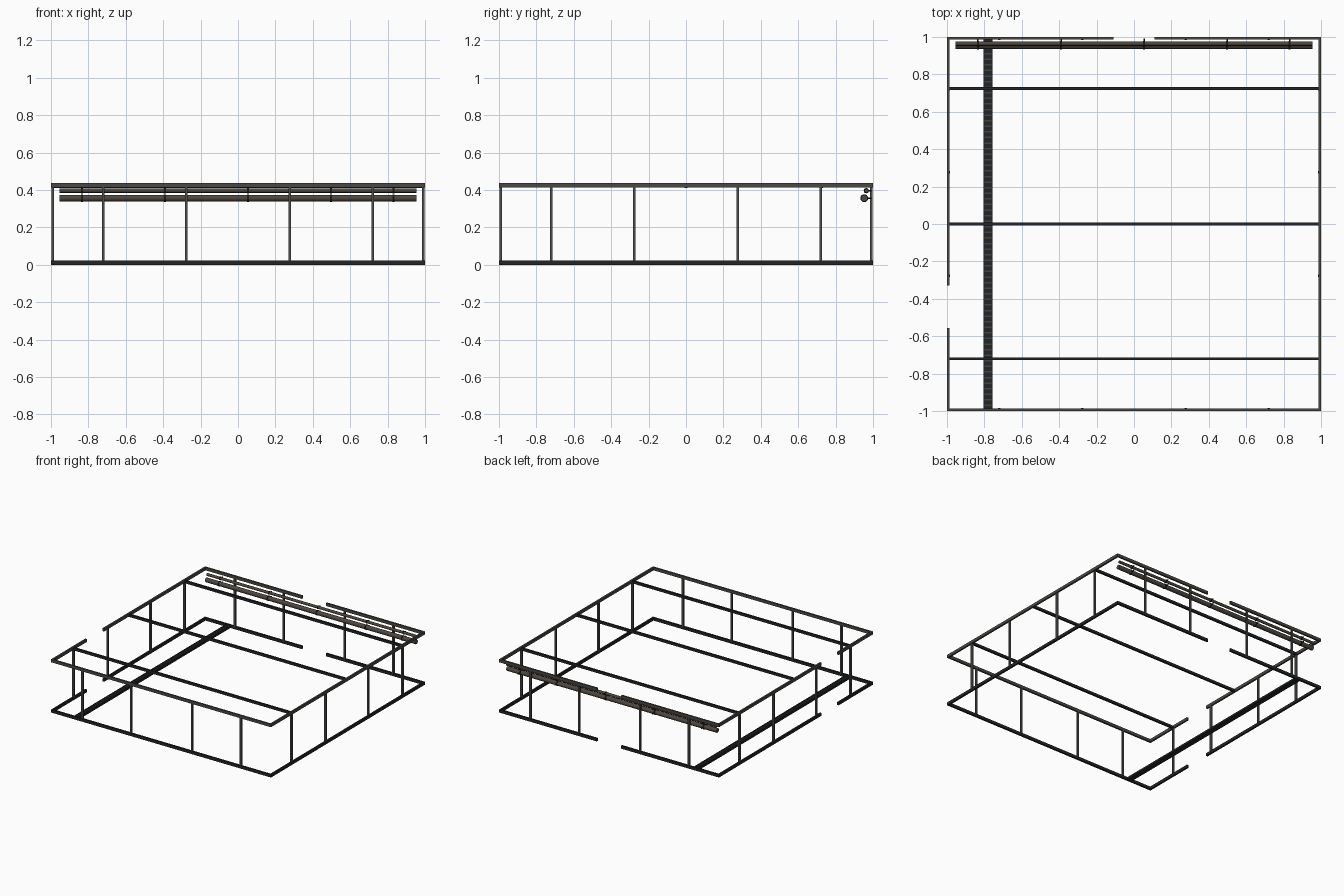
import bpy, bmesh, math
from mathutils import Matrix, Vector

if "Cube" in bpy.data.objects:
    bpy.data.objects.remove(bpy.data.objects["Cube"])


def material(name, rgb):
    m = bpy.data.materials.new(name)
    m.diffuse_color = (*rgb, 1)
    m.use_nodes = True
    m.node_tree.nodes["Principled BSDF"].inputs["Base Color"].default_value = m.diffuse_color
    return m


BLACK = material("black_steel", (0.016, 0.018, 0.019))
RAIL = material("warm_grey_rail", (0.070, 0.066, 0.056))
STUD = material("grey_stud", (0.075, 0.075, 0.070))
PIPE = material("brown_grey_pipe", (0.075, 0.062, 0.050))
GRATE = material("grate_grey", (0.055, 0.065, 0.058))
CLAMP = material("clamp_black", (0.010, 0.010, 0.010))


def finish(bm, name, mat, smooth=False):
    me = bpy.data.meshes.new(name)
    bm.to_mesh(me)
    bm.free()
    me.materials.append(mat)
    ob = bpy.data.objects.new(name, me)
    bpy.context.collection.objects.link(ob)
    if smooth:
        bpy.ops.object.select_all(action='DESELECT')
        ob.select_set(True)
        bpy.context.view_layer.objects.active = ob
        bpy.ops.object.shade_smooth_by_angle(angle=math.radians(40))
    return ob


def add_box(bm, x0, x1, y0, y1, z0, z1):
    c = Vector(((x0 + x1) / 2, (y0 + y1) / 2, (z0 + z1) / 2))
    s = Matrix.Diagonal((x1 - x0, y1 - y0, z1 - z0, 1))
    bmesh.ops.create_cube(bm, size=1, matrix=Matrix.Translation(c) @ s)


def add_rod(bm, x, y, z, r, length, axis='X', n=16):
    rot = Matrix.Rotation(math.pi / 2, 4, 'Y' if axis == 'X' else 'X')
    bmesh.ops.create_cone(bm, cap_ends=True, segments=n, radius1=r, radius2=r,
                          depth=length, matrix=Matrix.Translation((x, y, z)) @ rot)


H, T, RH = 0.437, 0.014, 0.024
IN = 1 - T

# Perimeter rails, with door gaps in the back and left walls
def rails(name, z0, z1, mat):
    bm = bmesh.new()
    add_box(bm, -1, 1, -1, -IN, z0, z1)
    for a, b in ((-1, -0.11), (0.11, 1)):
        add_box(bm, a, b, IN, 1, z0, z1)
    add_box(bm, IN, 1, -IN, IN, z0, z1)
    for a, b in ((-IN, -0.555), (-0.33, IN)):
        add_box(bm, -1, -IN, a, b, z0, z1)
    finish(bm, name, mat)


rails("bottom_rail", 0, RH, BLACK)
rails("top_rail", H - RH, H, RAIL)

# Wall studs, four per wall
bm = bmesh.new()
h = 0.0075
for p in (-0.72, -0.277, 0.277, 0.72):
    for s in (-1, 1):
        c = s * 0.99
        add_box(bm, p - h, p + h, c - h, c + h, RH - 0.004, H - RH + 0.002)
        add_box(bm, c - h, c + h, p - h, p + h, RH - 0.004, H - RH + 0.002)
finish(bm, "wall_studs", STUD)

# Ceiling beams
bm = bmesh.new()
for y in (-0.72, 0, 0.724):
    add_box(bm, -0.988, 0.988, y - 0.0075, y + 0.0075, 0.410, 0.431)
finish(bm, "ceiling_beams", BLACK)

# Floor drain: trough with cross bars
bm = bmesh.new()
add_box(bm, -0.804, -0.757, -IN, IN, 0.002, 0.011)
for x in (-0.804, -0.762):
    add_box(bm, x, x + 0.005, -IN, IN, 0.011, 0.018)
finish(bm, "drain_trough", BLACK)
bm = bmesh.new()
N = 66
for i in range(N):
    y = -0.97 + 1.94 * i / (N - 1)
    add_box(bm, -0.799, -0.762, y - 0.004, y + 0.004, 0.011, 0.017)
finish(bm, "drain_bars", GRATE)

# Pipes along the back wall: (y, z, radius)
PIPES = ((0.953, 0.356, 0.018), (0.964, 0.396, 0.011))
for name, (y, z, r) in zip(("large_pipe", "small_pipe"), PIPES):
    bm = bmesh.new()
    add_rod(bm, 0, y, z, r, 1.91)
    finish(bm, name, PIPE, True)

# Pipe clamps and their wall standoffs
bm = bmesh.new()
for x in (-0.835, -0.39, 0.054, 0.498, 0.832):
    for y, z, r in PIPES:
        add_rod(bm, x, y, z, r + 0.003, 0.010)
        add_rod(bm, x, (y + 0.992) / 2, z, 0.004, 0.992 - y, 'Y', 8)
finish(bm, "pipe_clamps", CLAMP, True)
